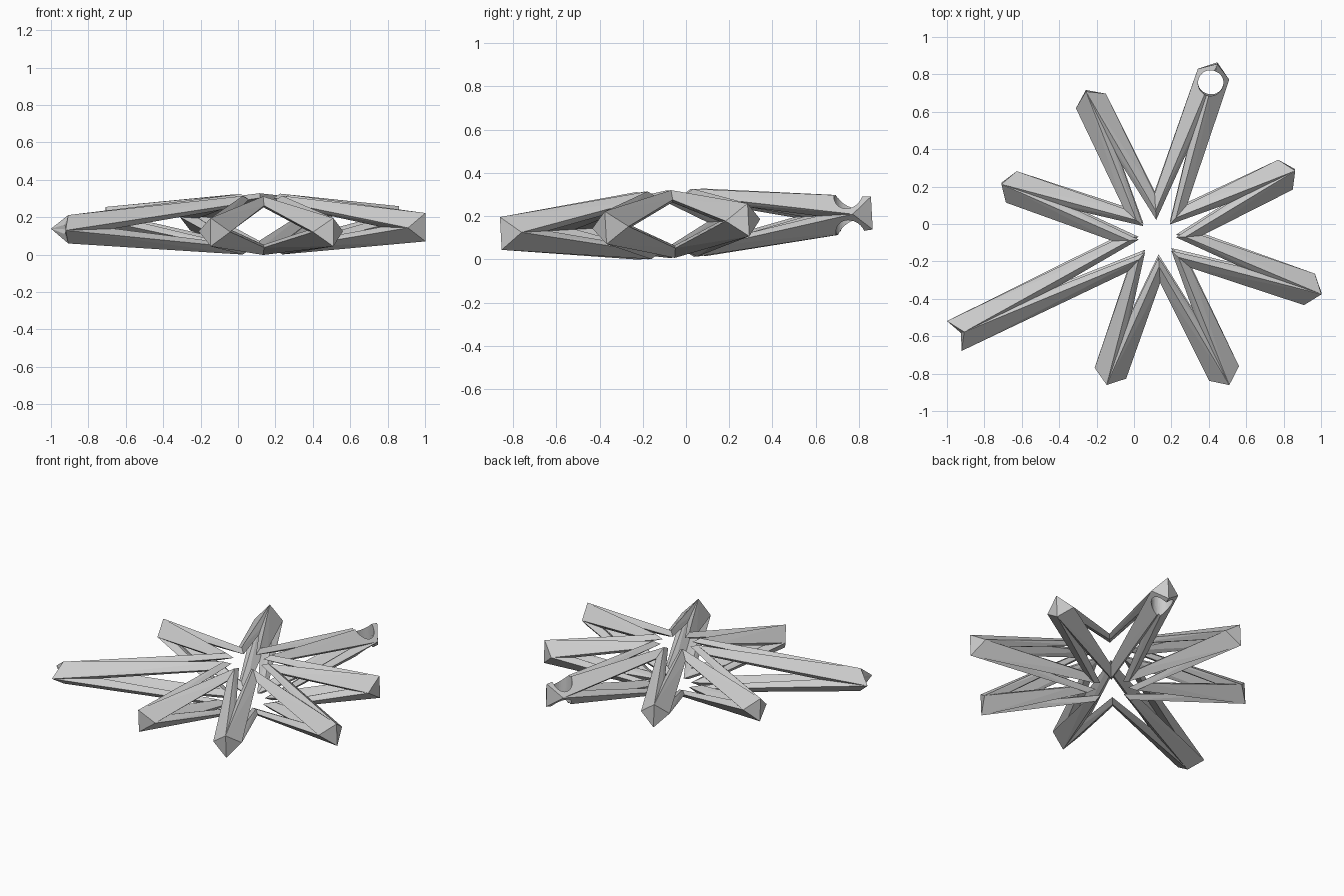
import bpy, bmesh, math
from mathutils import Matrix, Vector

if "Cube" in bpy.data.objects:
    bpy.data.objects.remove(bpy.data.objects["Cube"])

CENTRE = Vector((0.125, -0.07, 0.163))
TILT = Matrix.Translation(CENTRE) @ Matrix.Rotation(math.radians(3.15), 4, 'X')
HALF_W, HALF_H = 0.089, 0.076          # diamond section at an arm's tip
# strut section where neighbouring arms meet: (radius, height)
VALLEY = [(0.24, 0.112), (0.15, 0.157), (0.10, 0.135), (0.19, 0.100)]

# (name, compass angle, radius of side corners, radius of end ridge)
ARMS = [
    ("arm_1", 26, 0.762, 0.820),
    ("ring_arm", 71, 0.922, 0.985),
    ("arm_2", 116, 0.811, 0.872),
    ("arm_3", 161, 0.826, 0.882),
    ("long_arm", 206, 1.208, 1.149),
    ("arm_4", 251, 0.771, 0.833),
    ("arm_5", 296, 0.813, 0.877),
    ("arm_6", 341, 0.860, 0.928),
]


def new_object(name, bm, matrix):
    bmesh.ops.recalc_face_normals(bm, faces=bm.faces[:])
    bm.transform(matrix)
    mesh = bpy.data.meshes.new(name)
    bm.to_mesh(mesh)
    bm.free()
    ob = bpy.data.objects.new(name, mesh)
    bpy.context.collection.objects.link(ob)
    return ob


def strut(name, side, up, r_side, r_ridge, matrix):
    """Convex bar from the arm's tip to one valley of the star."""
    mid = (r_side + r_ridge) / 2
    pts = [(r_side, HALF_W, 0), (r_ridge, 0, HALF_H), (r_ridge, 0, 0),
           (min(mid, r_ridge), -HALF_W / 2, HALF_H / 2),
           (mid, HALF_W / 2, -HALF_H / 2)]
    a = math.radians(22.5)
    pts += [(r * math.cos(a), r * math.sin(a), z) for r, z in VALLEY]
    bm = bmesh.new()
    for x, y, z in pts:
        bm.verts.new((x, y * side, z * up))
    res = bmesh.ops.convex_hull(bm, input=bm.verts[:])
    loose = [v for v in bm.verts if not v.link_faces]
    bmesh.ops.delete(bm, geom=loose, context='VERTS')
    bmesh.ops.dissolve_limit(bm, angle_limit=0.002, verts=bm.verts[:], edges=bm.edges[:])
    return new_object(name, bm, matrix)


def combine(ob, other, operation):
    """Apply a boolean and drop the helper object."""
    mod = ob.modifiers.new("join", 'BOOLEAN')
    mod.operation, mod.solver, mod.object = operation, 'EXACT', other
    deps = bpy.context.evaluated_depsgraph_get()
    mesh = bpy.data.meshes.new_from_object(ob.evaluated_get(deps))
    ob.modifiers.clear()
    ob.data = mesh
    bpy.data.objects.remove(other)


# eight arms, each made of four mirrored struts
for name, angle, r_side, r_ridge in ARMS:
    m = TILT @ Matrix.Rotation(math.radians(angle), 4, 'Z')
    arm = strut(name, 1, 1, r_side, r_ridge, m)
    for side, up in ((-1, 1), (-1, -1), (1, -1)):
        combine(arm, strut("strut", side, up, r_side, r_ridge, m), 'UNION')

    # hanging hole through one arm
    if name == "ring_arm":
        bm = bmesh.new()
        bmesh.ops.create_cone(bm, cap_ends=True, segments=40,
                              radius1=0.068, radius2=0.068, depth=0.6)
        hole = new_object("hole_cutter", bm, m @ Matrix.Translation((0.876, 0, 0)))
        hole.hide_render = True
        combine(arm, hole, 'DIFFERENCE')
